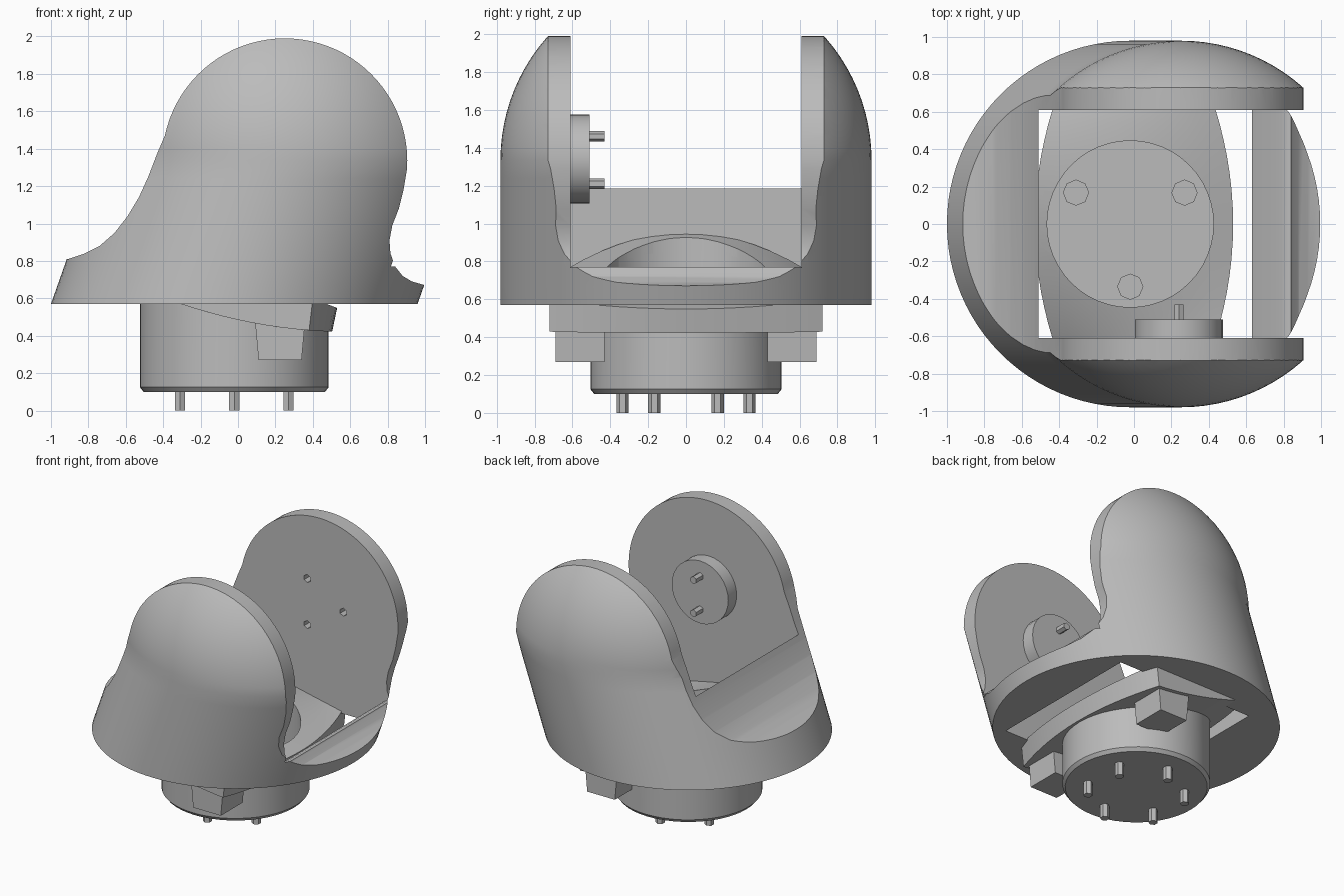
import bpy, bmesh, math
from mathutils import Matrix

cube = bpy.data.objects.get("Cube")
if cube:
    bpy.data.objects.remove(cube)

grey = bpy.data.materials.new("plain_grey")
grey.use_nodes = True
COLOUR = (0.5, 0.5, 0.5, 1)
grey.diffuse_color = COLOUR
grey.node_tree.nodes["Principled BSDF"].inputs["Base Color"].default_value = COLOUR


def finish(name, bm):
    bmesh.ops.recalc_face_normals(bm, faces=bm.faces)
    mesh = bpy.data.meshes.new(name)
    bm.to_mesh(mesh)
    bm.free()
    mesh.materials.append(grey)
    ob = bpy.data.objects.new(name, mesh)
    bpy.context.collection.objects.link(ob)
    return ob


def activate(ob):
    bpy.ops.object.select_all(action='DESELECT')
    ob.select_set(True)
    bpy.context.view_layer.objects.active = ob


def smooth(ob, angle=35):
    activate(ob)
    bpy.ops.object.shade_smooth_by_angle(angle=math.radians(angle))


def boolean(ob, cutter, operation='DIFFERENCE'):
    activate(ob)
    mod = ob.modifiers.new("cut", 'BOOLEAN')
    mod.operation, mod.object, mod.solver = operation, cutter, 'EXACT'
    bpy.ops.object.modifier_apply(modifier=mod.name)
    bpy.data.objects.remove(cutter)


def loft(name, rings):
    """Skin a list of equal-sized rings and cap both ends."""
    bm = bmesh.new()
    loops = [[bm.verts.new(p) for p in ring] for ring in rings]
    n = len(loops[0])
    for a, b in zip(loops, loops[1:]):
        for i in range(n):
            j = (i + 1) % n
            bm.faces.new((a[i], a[j], b[j], b[i]))
    bm.faces.new(loops[0])
    bm.faces.new(loops[-1])
    return finish(name, bm)


def slab(name, outline, half):
    """Extrude an x-z outline across y."""
    return loft(name, [[(x, y, z) for x, z in outline] for y in (-half, half)])


def circle(cx, z, r, n=96):
    return [(cx + r * math.cos(2 * math.pi * i / n),
             r * math.sin(2 * math.pi * i / n), z) for i in range(n)]


def rod(name, centre, r, length, sides, axis='Z'):
    bm = bmesh.new()
    turn = Matrix.Rotation(math.pi / 2, 4, 'X') if axis == 'Y' else Matrix()
    bmesh.ops.create_cone(bm, cap_ends=True, segments=sides, radius1=r, radius2=r,
                          depth=length, matrix=Matrix.Translation(centre) @ turn)
    return finish(name, bm)


# Leaning round shell with a domed top
R, BOTTOM, HUB_X, HUB_Z = 0.98, 0.57, 0.25, 1.335
rings = [circle(-0.02 + (HUB_X + 0.02) * t, BOTTOM + (HUB_Z - BOTTOM) * t, R)
         for t in (i / 8 for i in range(9))]
for i in range(1, 24):
    a = math.pi / 2 * i / 24
    rings.append(circle(HUB_X, HUB_Z + R * math.sin(a), R * math.cos(a)))
housing = loft("fork_housing", rings)

# Side outline: rounded ears, concave skirts on either side
outline = [(1.3, 0.4), (1.3, 0.62), (1.0, 0.67), (0.93, 0.69), (0.88, 0.72),
           (0.84, 0.77), (0.815, 0.84), (0.81, 0.91), (0.825, 0.99),
           (0.86, 1.08), (0.885, 1.18)]
for i in range(43):
    a = math.radians(-4 + 172 * i / 42)
    outline.append((HUB_X + 0.655 * math.cos(a), HUB_Z + 0.655 * math.sin(a)))
outline += [(-0.43, 1.38), (-0.48, 1.25), (-0.53, 1.14), (-0.59, 1.04),
            (-0.66, 0.95), (-0.74, 0.88), (-0.82, 0.84), (-0.91, 0.81),
            (-1.3, 0.78), (-1.3, 0.4)]
boolean(housing, slab("outline_cutter", outline, 1.3), 'INTERSECT')

# Open slot between the ears, leaving a back wall and a low lip
slot = [(-0.51, 0.3), (0.63, 0.3), (0.63, 0.58), (0.79, 0.755), (0.82, 0.77),
        (1.4, 0.78), (1.4, 2.5), (-0.51, 2.5)]
boolean(housing, slab("slot_cutter", slot, 0.61), 'DIFFERENCE')

# Three small holes in one ear
for k in range(3):
    a = k * 2 * math.pi / 3
    hole = rod("hole_cutter", (HUB_X + 0.2 * math.cos(a), 0.62,
                               HUB_Z + 0.2 * math.sin(a)), 0.03, 0.16, 6, 'Y')
    boolean(housing, hole)
smooth(housing, 30)

# Pivot disc and pegs on the other ear
smooth(rod("pivot_disc", (0.24, -0.57, 1.34), 0.235, 0.12, 32, 'Y'))
for dz in (-0.125, 0.125):
    rod("pivot_peg", (0.24, -0.48, 1.335 + dz), 0.028, 0.1, 6, 'Y')

# Base drum with a slanted top
BX = -0.02
top = [(x, y, 0.68 - 0.38 * x) for x, y, z in circle(BX, 0, 0.505, 48)]
drum = loft("base_drum", [circle(BX, 0.1, 0.485, 48), circle(BX, 0.125, 0.505, 48), top])

# Slanted saddle plate around the drum
def saddle_ring(y):
    width = 0.53 - 0.13 * (y / 0.72) ** 2
    steps = [-1 + i / 5 for i in range(11)]
    ring = []
    for u in steps:
        x = u * width
        ring.append((x, y, 0.75 - 0.38 * x - 0.07 * (1 - u) * (y / 0.6) ** 2))
    for u in reversed(steps):
        x = u * width * 0.95
        ring.append((x, y, 0.485 - 0.22 * x + 0.19 * x * x))
    return ring


saddle = loft("saddle_plate", [saddle_ring(-0.72 + 0.09 * i) for i in range(17)])

# Round pocket through the saddle into the drum
for part in (drum, saddle):
    boolean(part, rod("pocket_cutter", (BX, 0, 0.8), 0.445, 1.2, 48))
    smooth(part, 30)

# Pegs below the base, and three more inside the pocket
for k in range(6):
    a = math.pi / 6 + k * math.pi / 3
    x, y = BX + 0.335 * math.cos(a), 0.335 * math.sin(a)
    rod("base_peg", (x, y, 0.06), 0.032, 0.12, 6)
    if k % 2 == 0:
        rod("pocket_peg", (x, y, 0.23), 0.07, 0.1, 8)

# Square lugs on both sides of the base
for side in (-1, 1):
    bm = bmesh.new()
    bmesh.ops.create_cube(bm, size=1, matrix=Matrix.Translation((0.225, side * 0.56, 0.38))
                          @ Matrix.Diagonal((0.27, 0.26, 0.22, 1)))
    for v in bm.verts:
        if v.co.z < 0.3:
            v.co.x += 0.02 * (1 if v.co.x < 0.2 else -1)
    finish("side_lug", bm)
